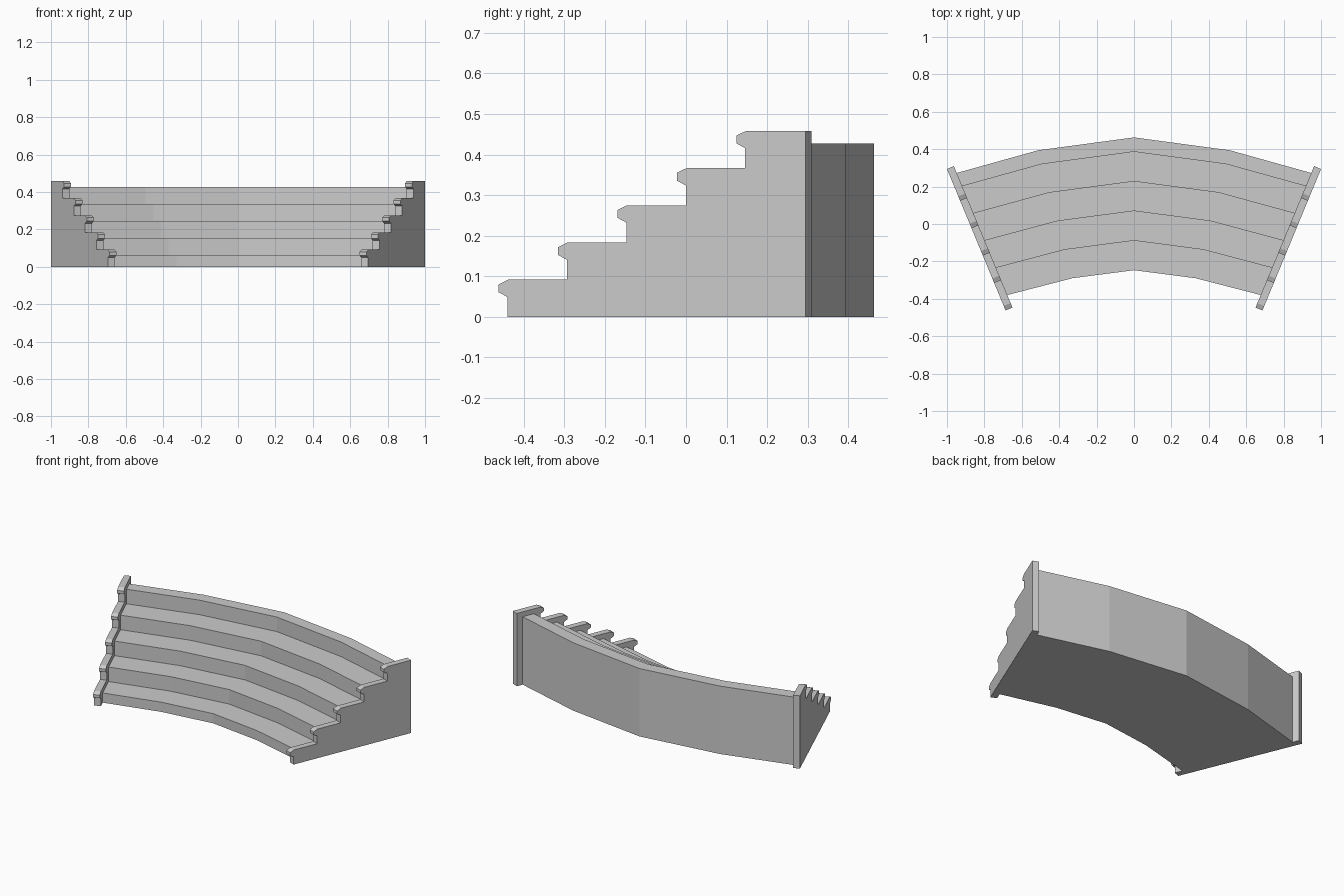
import bpy
import math
from mathutils import Vector

if "Cube" in bpy.data.objects:
    bpy.data.objects.remove(bpy.data.objects["Cube"], do_unlink=True)

STEPS = 5
RISE = 0.0917
SLANT = math.tan(math.radians(22.5))

stone = bpy.data.materials.new("plain grey stone")
stone.use_nodes = True
GREY = (0.6, 0.6, 0.6, 1)
stone.diffuse_color = GREY
stone.node_tree.nodes["Principled BSDF"].inputs["Base Color"].default_value = GREY


def loft(name, rings):
    """Join equal closed rings of points into a capped solid."""
    n = len(rings[0])
    verts = [p for ring in rings for p in ring]
    faces = [tuple(reversed(range(n))), tuple(range(len(verts) - n, len(verts)))]
    for r in range(len(rings) - 1):
        for i in range(n):
            j = (i + 1) % n
            faces.append((r * n + i, r * n + j, (r + 1) * n + j, (r + 1) * n + i))
    mesh = bpy.data.meshes.new(name)
    mesh.from_pydata(verts, [], faces)
    mesh.materials.append(stone)
    obj = bpy.data.objects.new(name, mesh)
    bpy.context.collection.objects.link(obj)
    # consistent outward normals
    bpy.context.view_layer.objects.active = obj
    obj.select_set(True)
    bpy.ops.object.mode_set(mode='EDIT')
    bpy.ops.mesh.select_all(action='SELECT')
    bpy.ops.mesh.normals_make_consistent(inside=False)
    bpy.ops.object.mode_set(mode='OBJECT')
    obj.select_set(False)
    return obj


# Curved flight: step profile (fraction of depth, height) swept across the bend
profile = [(0, 0)]
for i in range(STEPS):
    z = 0.061 + i * RISE
    profile += [(i * 0.223, z), (min((i + 1) * 0.223, 1), z)]
profile.append((1, 0))

inner = [Vector((0, -0.247)), Vector((0.33, -0.29)), Vector((0.682, -0.381))]
outer = [Vector((0, 0.463)), Vector((0.513, 0.394)), Vector((0.95, 0.272))]
rings = []
for k in (-2, -1, 0, 1, 2):
    a, b = inner[abs(k)], outer[abs(k)]
    side = -1 if k < 0 else 1
    ring = []
    for t, z in profile:
        p = a.lerp(b, t)
        ring.append((p.x * side, p.y, z))
    rings.append(ring)
loft("curved_steps", rings)

# Side walls: stepped outline with a chamfered nosing on every step
outline = [(-0.44, 0)]
for i in range(STEPS):
    y, z = -0.44 + i * 0.1465, i * RISE
    outline += [(y, z + 0.049), (y - 0.022, z + 0.061),
                (y - 0.022, z + 0.08), (y + 0.002, z + RISE)]
    if i < STEPS - 1:
        outline.append((y + 0.1465, z + RISE))
outline += [(0.294, STEPS * RISE), (0.294, 0)]

for side, name in ((1, "left_side_wall"), (-1, "right_side_wall")):
    outside = [(side * (1 - (0.294 - y) * SLANT), y, z) for y, z in outline]
    inside = [(x - side * 0.037, y + 0.0153, z) for x, y, z in outside]
    loft(name, [outside, inside])
